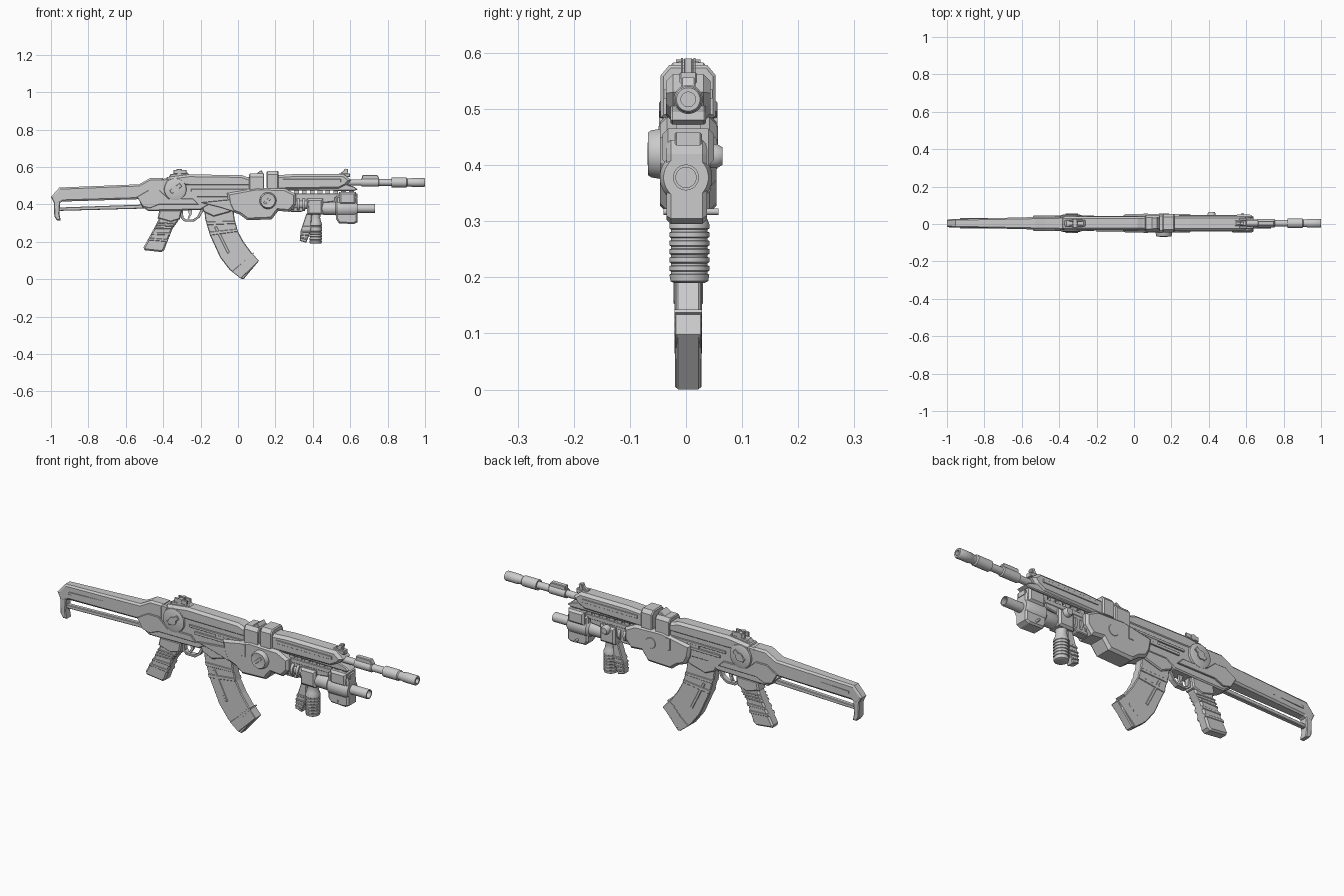
import bpy, bmesh, math
from mathutils import Vector

C = 0.004  # centre plane of the body in y


def finish(name, bm, smooth=False):
    bmesh.ops.recalc_face_normals(bm, faces=bm.faces)
    me = bpy.data.meshes.new(name)
    bm.to_mesh(me)
    bm.free()
    ob = bpy.data.objects.new(name, me)
    bpy.context.collection.objects.link(ob)
    if smooth:
        bpy.ops.object.select_all(action='DESELECT')
        ob.select_set(True)
        bpy.context.view_layer.objects.active = ob
        bpy.ops.object.shade_smooth_by_angle(angle=math.radians(35))
    return ob


def prism(name, pts, w, b=0.0, y=C, axis='y', taper=None):
    """Profile extruded to half width w about y, with chamfer b on both caps."""
    bm = bmesh.new()
    h = w - b
    put = (lambda p, s: (p[0], y + s, p[1])) if axis == 'y' else (lambda p, s: (y + s, p[0], p[1]))
    lo = [bm.verts.new(put(p, -h)) for p in pts]
    hi = [bm.verts.new(put(p, h)) for p in pts]
    caps = [bm.faces.new(lo), bm.faces.new(hi)]
    n = len(pts)
    for i in range(n):
        bm.faces.new((lo[i], lo[(i + 1) % n], hi[(i + 1) % n], hi[i]))
    bmesh.ops.recalc_face_normals(bm, faces=bm.faces)
    if b:
        bmesh.ops.inset_individual(bm, faces=caps, thickness=b, depth=b, use_even_offset=True)
    if taper:
        for v in bm.verts:
            v.co.y = C + (v.co.y - C) * taper(v.co.x)
    return finish(name, bm)


def box(name, x0, x1, z0, z1, w, b=0.0, y=C):
    return prism(name, [(x0, z0), (x1, z0), (x1, z1), (x0, z1)], w, b, y)


def bar(name, p, q, t, w, b=0.0, y=C):
    """Straight bar between two x,z points, t thick."""
    d = (Vector(q) - Vector(p)).normalized() * t / 2
    n = Vector((-d.y, d.x))
    p, q = Vector(p), Vector(q)
    return prism(name, [p + n, q + n, q - n, p - n], w, b, y)


def lathe(name, prof, axis, c, n=24, squash=1.0):
    """Turned part: prof holds (position along axis, radius)."""
    bm = bmesh.new()
    rings = []
    for t, r in prof:
        ring = []
        for k in range(n):
            a = 2 * math.pi * (k + 0.5) / n
            u, v = r * math.cos(a) * squash, r * math.sin(a)
            co = {'x': (t, u, v), 'y': (u, t, v), 'z': (u, v, t)}[axis]
            ring.append(bm.verts.new(Vector(co) + Vector(c)))
        rings.append(ring)
    for a, b in zip(rings, rings[1:]):
        for k in range(n):
            bm.faces.new((a[k], a[(k + 1) % n], b[(k + 1) % n], b[k]))
    bm.faces.new(rings[0])
    bm.faces.new(rings[-1])
    return finish(name, bm, True)


def bands(name, left, right, ts, half, w):
    """Raised ribs across a shape bounded by two edge lines."""
    def at(line, t):
        s = t * (len(line) - 1)
        i = min(int(s), len(line) - 2)
        return Vector(line[i]).lerp(Vector(line[i + 1]), s - i)
    for i, t in enumerate(ts):
        prism(f"{name}_{i}", [at(left, t - half), at(left, t + half),
                              at(right, t + half), at(right, t - half)], w, 0.002)


# Stock: tapered beam, lower strut, butt
prism("stock_beam", [(-1, .44), (-.955, .49), (-.53, .507), (-.47, .54), (-.40, .54), (-.40, .43),
                     (-.52, .428), (-.94, .415), (-.97, .40)], .034, .009,
      taper=lambda x: .62 + .38 * max(0, min(1, (x + 1) / .5)))
prism("stock_strut", [(-.965, .365), (-.49, .378), (-.49, .402), (-.53, .398), (-.965, .383)], .011, .003)
prism("butt_plate", [(-1, .44), (-.985, .41), (-.982, .335), (-.968, .315), (-.948, .315),
                     (-.955, .35), (-.95, .42), (-.96, .45)], .021, .004)
bar("stock_groove_trim", (-.93, .452), (-.54, .468), .012, .031,).scale.y = .9

# Receiver
prism("receiver", [(-.51, .385), (-.525, .41), (-.46, .45), (-.45, .53), (-.37, .54), (-.16, .53),
                   (.12, .52), (.12, .40), (-.15, .40), (-.20, .37), (-.43, .365), (-.48, .365)], .033, .006)
prism("receiver_cover", [(-.40, .50), (-.38, .545), (-.26, .56), (.02, .556), (.05, .545), (.10, .545),
                         (.10, .495), (-.25, .495)], .037, .012)
for s in (-1, 1):
    y = C + s * .036
    prism("rear_side_plate", [(-.54, .44), (-.48, .475), (-.42, .475), (-.37, .43), (-.24, .43), (-.21, .40),
                              (-.42, .40), (-.47, .38), (-.51, .39)], .005, .002, y)
    bar("receiver_side_rail", (-.25, .475), (.06, .475), .012, .004, .001, y)
    bar("receiver_lower_rail", (-.22, .447), (.0, .447), .014, .004, .001, y)
    box("ejection_panel", -.10, .04, .452, .47, .003, 0, y)

# Rear pivot dial with levers, both sides
lathe("pivot_dial", [(-.046, .046), (-.042, .058), (-.032, .06), (.032, .06), (.042, .058), (.046, .046)],
      'y', (-.335, C, .48), 32)
for s in (-1, 1):
    bar("dial_lever", (-.36, .465), (-.305, .505), .022, .005, .002, C + s * .047)
    lathe("dial_hub", [(-.006, .02), (.006, .02)], 'y', (-.335, C + s * .046, .48), 16)

# Rear sight
prism("rear_sight_base", [(-.375, .54), (-.36, .562), (-.27, .57), (-.25, .55), (-.26, .53)], .018, .004)
lathe("rear_sight_drum", [(-.022, .014), (.022, .014)], 'y', (-.315, C, .574), 16)
for s in (-1, 1):
    bar("rear_sight_ear", (-.345, .574), (-.275, .574), .022, .005, .002, C + s * .015)
box("rear_sight_post", -.33, -.3, .575, .59, .004)

# Pistol grip, trigger and guard
gl = [(-.42, .38), (-.425, .32), (-.45, .27), (-.505, .17)]
gr = [(-.31, .38), (-.32, .31), (-.35, .27), (-.395, .155)]
prism("pistol_grip", gl + [(-.50, .155), (-.41, .145)] + gr[::-1], .026, .008)
bands("grip_rib", gl, gr, [.45, .55, .65, .75, .85], .02, .028)
prism("grip_collar", [(-.43, .325), (-.42, .37), (-.30, .37), (-.31, .32), (-.36, .305)], .03, .006)
outer = [(-.31, .37), (-.305, .325), (-.285, .308), (-.235, .308), (-.205, .33), (-.18, .375)]
inner = [(-.198, .375), (-.217, .336), (-.24, .32), (-.28, .32), (-.292, .33), (-.295, .37)]
prism("trigger_guard", outer + inner, .013, .002)
prism("trigger", [(-.27, .375), (-.262, .345), (-.27, .325), (-.263, .322), (-.248, .345), (-.245, .375)], .006)

# Curved magazine
ml = [(-.185, .41), (-.175, .32), (-.15, .235), (-.095, .115), (-.045, .05), (.015, .003)]
mr = [(-.03, .41), (-.018, .32), (.0, .255), (.03, .20), (.07, .145), (.112, .098)]
prism("magazine", ml + [(.03, 0)] + mr[::-1], .022, .004)
bands("magazine_band", ml, mr, [.25, .38], .022, .025)
bands("magazine_foot", ml, mr, [.92], .08, .024)
for i in range(4):
    a = Vector((.045 - .014 * i, .115 - .016 * i))
    bar("magazine_slat", a, a + Vector((.04, -.035 + .06)), .006, .0245)
bar("magazine_spine", (-.12, .28), (-.05, .14), .014, .0245, .002)
prism("magazine_well", [(-.20, .41), (-.185, .36), (-.13, .335), (-.04, .36), (.0, .41)], .03, .005)

# Central lower frame with dial on the near side
prism("lower_frame", [(-.06, .46), (.10, .49), (.25, .485), (.31, .455), (.31, .40), (.275, .36), (.215, .365),
                      (.18, .32), (.05, .315), (.01, .345), (-.03, .36), (-.05, .40)], .05, .012)
prism("frame_front_wing", [(-.20, .41), (-.10, .385), (-.02, .36), (.03, .39), (.02, .43), (-.05, .425)],
      .006, .002, -.038)
lathe("frame_dial", [(-.066, .025), (-.068, .038), (-.062, .042), (-.045, .045)], 'y', (.16, 0, .42), 32)
bar("dial_slot", (.14, .405), (.175, .435), .014, .003, .001, -.066)
lathe("dial_boss", [(.05, .03), (.056, .026)], 'y', (.16, 0, .42), 24)
for s in (-1, 1):
    box("frame_tab", .05, .075, .41, .47, .003, .001, C + s * .05)

# Hood blocks over the frame
hood = [(-.049, .485), (-.049, .56), (-.034, .578), (.034, .578), (.049, .56), (.049, .485)]
prism("hood_front", [(y + C, z) for y, z in hood], .032, .005, .185, 'x')
prism("hood_rear", [(y * .9 + C, z - .014) for y, z in hood], .04, .004, .10, 'x')
bar("hood_ridge", (.08, .54), (.13, .575), .02, .03, .003)

# Upper handguard
prism("handguard", [(.20, .475), (.20, .555), (.30, .562), (.565, .562), (.605, .53), (.58, .50), (.54, .48)],
      .04, .013)
prism("handguard_lower", [(.20, .475), (.2, .51), (.57, .51), (.62, .495), (.64, .48), (.62, .472)], .032, .004)
for s in (-1, 1):
    bar("handguard_panel", (.24, .527), (.55, .527), .016, .003, .001, C + s * .041)

# Accessory rail with teeth
box("rail", .28, .64, .435, .458, .024, .003)
for i in range(8):
    box(f"rail_tooth_{i}", .30 + .042 * i, .325 + .042 * i, .456, .476, .022)

# Barrel, gas block and front sight
lathe("barrel", [(.55, .017), (.66, .017), (.66, .023), (.75, .023), (.755, .018), (.82, .018), (.82, .026),
                 (.90, .026), (.905, .021), (.925, .021), (.93, .024), (.995, .024), (1, .021), (1, .013),
                 (.95, .013)], 'x', (0, C, .517))
prism("gas_block", [(.66, .52), (.665, .556), (.745, .556), (.755, .54), (.755, .52)], .013, .003)
prism("front_sight", [(.54, .56), (.565, .58), (.57, .59), (.588, .59), (.59, .55), (.55, .55)], .008, .002)
for s in (-1, 1):
    bar("front_sight_ear", (.568, .555), (.582, .588), .014, .002, 0, C + s * .011)
box("front_sight_base", .54, .60, .545, .565, .016, .003)

# Under-barrel unit
ribs = [(.27, .026)]
for i in range(5):
    x = .285 + .03 * i
    ribs += [(x, .026), (x, .036), (x + .014, .036), (x + .014, .026)]
lathe("under_tube_ribbed", ribs + [(.45, .026)], 'x', (0, 0, .40))
lathe("under_barrel", [(.40, .024), (.44, .028), (.46, .035), (.52, .036), (.53, .047), (.625, .047), (.64, .04),
                       (.64, .023), (.733, .023), (.733, .018), (.68, .018)], 'x', (0, 0, .378), 32)
prism("under_housing", [(.525, .445), (.635, .445), (.64, .42), (.64, .305), (.62, .295), (.54, .298),
                        (.525, .32)], .036, .008, .001)
box("under_housing_cap", .54, .63, .40, .465, .046, .01)
prism("under_bracket", [(.27, .44), (.52, .44), (.52, .415), (.40, .40), (.34, .36), (.28, .36)], .022, .004)
box("under_clamp", .37, .455, .345, .43, .04, .01)
lathe("clamp_knob", [(.035, .022), (.055, .022), (.065, .016)], 'y', (.415, 0, .416), 16)
lathe("housing_pin", [(-.04, .006), (.058, .006)], 'y', (.58, 0, .317), 12)

# Vertical foregrip with ribs and rear fin
prof = [(.36, .030), (.33, .026), (.31, .030)]
for i in range(6):
    z = .295 - .015 * i
    prof += [(z, .036), (z - .008, .036), (z - .010, .033), (z - .014, .033)]
lathe("foregrip", prof + [(.205, .036), (.193, .034), (.19, .028)], 'z', (.415, .006, 0), 20, .95)
fin_l, fin_r = [(.365, .35), (.335, .26), (.33, .205)], [(.395, .35), (.39, .26), (.365, .195)]
prism("foregrip_fin", fin_l + fin_r[::-1], .02, .004)
bands("fin_rib", fin_l, fin_r, [.4, .55, .7, .85], .03, .024)
